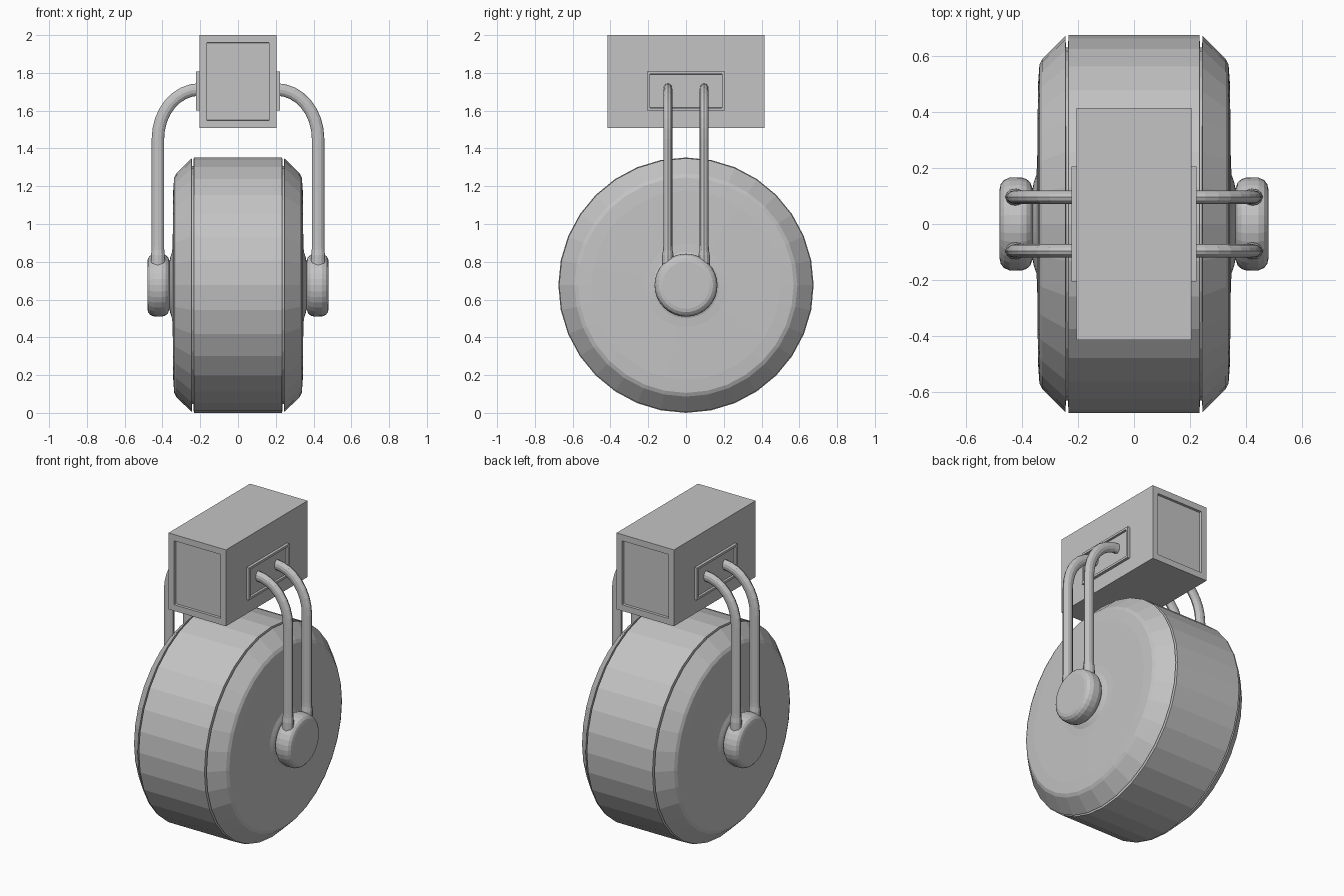
import bpy, bmesh, math
from mathutils import Vector

if "Cube" in bpy.data.objects:
    bpy.data.objects.remove(bpy.data.objects["Cube"])

grey = bpy.data.materials.new("plain grey")
grey.diffuse_color = (0.55, 0.55, 0.55, 1)
grey.use_nodes = True
grey.node_tree.nodes["Principled BSDF"].inputs["Base Color"].default_value = grey.diffuse_color
WHEEL_Z = 0.676


def finish(name, bm):
    bmesh.ops.recalc_face_normals(bm, faces=bm.faces)
    me = bpy.data.meshes.new(name)
    bm.to_mesh(me)
    bm.free()
    me.materials.append(grey)
    ob = bpy.data.objects.new(name, me)
    bpy.context.collection.objects.link(ob)
    return ob


def skin(bm, rings):
    """Join closed rings of points and cap both ends."""
    vs = [[bm.verts.new(p) for p in r] for r in rings]
    n = len(vs[0])
    for a, b in zip(vs, vs[1:]):
        for i in range(n):
            j = (i + 1) % n
            bm.faces.new((a[i], a[j], b[j], b[i]))
    bm.faces.new(vs[0])
    bm.faces.new(vs[-1])


def lathe(name, profile, n=32):
    """Revolve (x, radius) points about the axle."""
    bm = bmesh.new()
    rings = [[(x, r * math.sin(math.tau * i / n), WHEEL_Z + r * math.cos(math.tau * i / n))
              for i in range(n)] for x, r in profile]
    skin(bm, rings)
    return finish(name, bm)


def panel_box(name, lo, hi, axes, border, depth):
    """Box with a recessed panel in the faces pointing along the given directions."""
    bm = bmesh.new()
    bmesh.ops.create_cube(bm, size=1)
    for v in bm.verts:
        v.co = Vector([(lo[k] + hi[k]) / 2 + v.co[k] * (hi[k] - lo[k]) for k in range(3)])
    bm.normal_update()
    for d in axes:
        f = max(bm.faces, key=lambda f: f.normal.dot(Vector(d)) * (len(f.verts) == 4))
        bmesh.ops.inset_region(bm, faces=[f], thickness=border)
        bmesh.ops.inset_region(bm, faces=[f], thickness=0.002, depth=-depth)
        bm.normal_update()
    return finish(name, bm)


# Wheel: tread, groove and bevelled sidewalls in one profile
half = [(0.234, 0.676), (0.236, 0.63), (0.243, 0.63), (0.245, 0.672),
        (0.328, 0.59), (0.338, 0.57), (0.343, 0.50), (0.346, 0.22),
        (0.349, 0.175), (0.358, 0.15), (0.364, 0.12)]
lathe("wheel", [(-x, r) for x, r in reversed(half)] + half)

# Head box with recessed front and back panels
panel_box("head_box", (-0.205, -0.415, 1.508), (0.205, 0.415, 2.0),
          [(0, -1, 0), (0, 1, 0)], 0.057, 0.015)

# Fork path in the x-z plane: up, quarter bend, into the box
path = [(0.424, 0.76, 1.3), (0.424, 0.835, 1.25), (0.424, 0.862, 1.05),
        (0.424, 0.89, 1.0), (0.424, 1.45, 1.0)]
for k in range(1, 9):
    a = math.radians(90 * k / 8)
    path.append((0.205 + 0.219 * math.cos(a), 1.45 + 0.262 * math.sin(a), 1.0))


def fork_tube(name, s, y, n=12):
    rings = []
    for i, (x, z, k) in enumerate(path):
        a, b = path[max(i - 1, 0)], path[min(i + 1, len(path) - 1)]
        t = Vector((b[0] - a[0], b[1] - a[1])).normalized()
        nx, nz = t.y, -t.x
        ring = []
        for j in range(n):
            c = math.cos(math.tau * j / n) * 0.033 * (1 + (k - 1) * 0.4)
            w = math.sin(math.tau * j / n) * 0.024 * k
            ring.append((s * (x + nx * c), y + w, z + nz * c))
        rings.append(ring)
    bm = bmesh.new()
    skin(bm, rings)
    return finish(name, bm)


# Hubs, side plates and fork tubes on both sides
hub = [(0.355, 0.11), (0.364, 0.13), (0.37, 0.148), (0.385, 0.161), (0.405, 0.167),
       (0.445, 0.166), (0.465, 0.157), (0.476, 0.143), (0.48, 0.125)]
for s, side in ((1, "right"), (-1, "left")):
    lathe("hub_" + side, [(s * x, r) for x, r in hub])
    xs = sorted((s * 0.2, s * 0.223))
    panel_box("side_plate_" + side, (xs[0], -0.206, 1.6), (xs[1], 0.206, 1.808),
              [(s, 0, 0)], 0.02, 0.013)
    for y, end in ((-0.096, "front"), (0.096, "back")):
        fork_tube(f"fork_tube_{side}_{end}", s, y)
